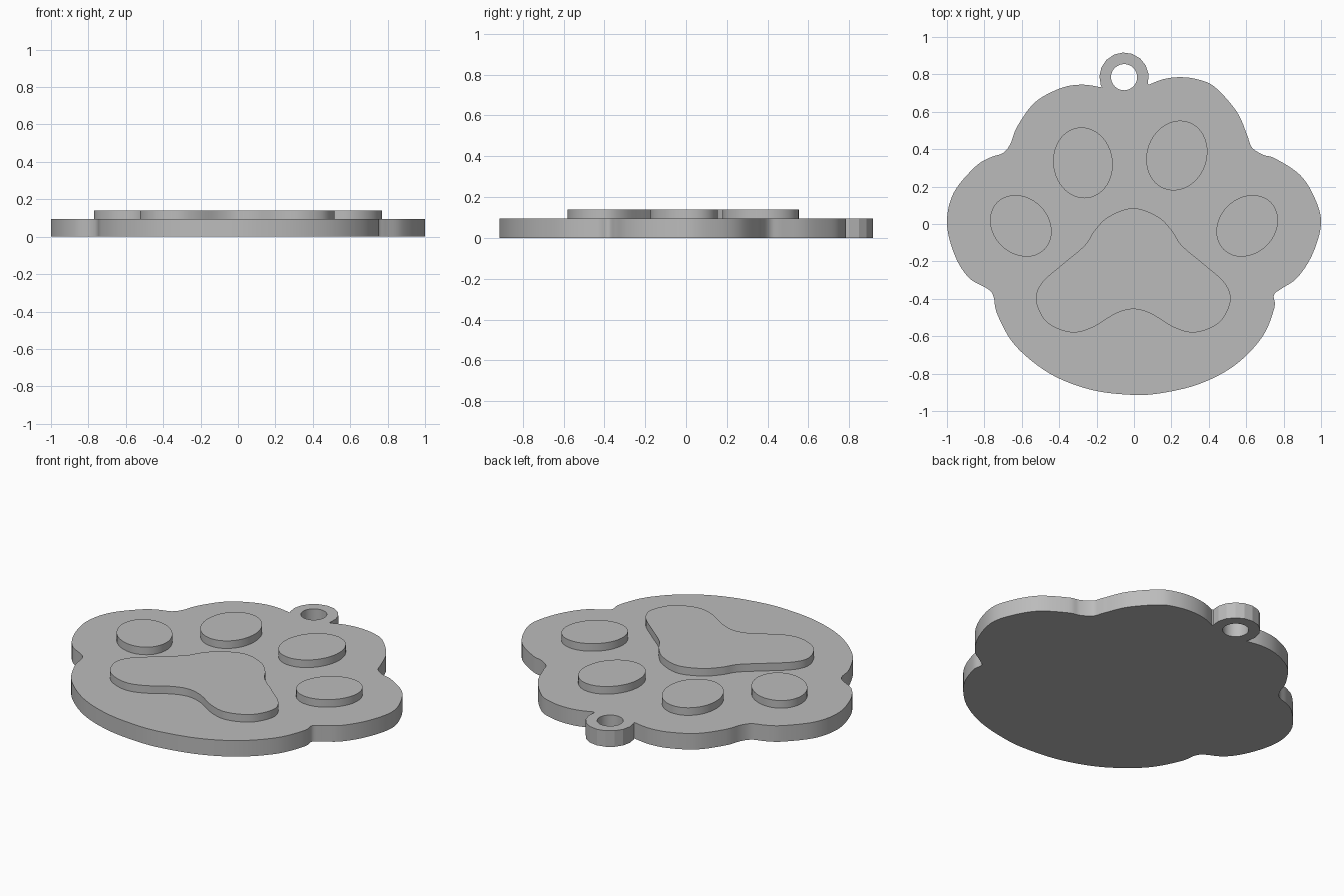
import bpy, math
from mathutils import Vector

if "Cube" in bpy.data.objects:
    bpy.data.objects.remove(bpy.data.objects["Cube"])

BASE_TOP, PAD_TOP = 0.095, 0.14
grey = bpy.data.materials.new("plain grey")
grey.diffuse_color = (0.5, 0.5, 0.5, 1)
grey.use_nodes = True
grey.node_tree.nodes["Principled BSDF"].inputs["Base Color"].default_value = grey.diffuse_color


def smooth_path(pts, closed, steps=6):
    """Catmull-Rom curve through the given points."""
    p = [Vector(q) for q in pts]
    n = len(p)
    at = (lambda i: p[i % n]) if closed else (lambda i: p[max(0, min(n - 1, i))])
    out = []
    for i in range(n if closed else n - 1):
        a, b, c, d = at(i - 1), at(i), at(i + 1), at(i + 2)
        for k in range(steps):
            t = k / steps
            out.append(0.5 * (2 * b + (c - a) * t + (2 * a - 5 * b + 4 * c - d) * t * t
                              + (3 * b - a - 3 * c + d) * t ** 3))
    return out if closed else out + [p[-1]]


def ellipse(cx, cy, rx, ry, tilt=0, n=48):
    ca, sa = math.cos(math.radians(tilt)), math.sin(math.radians(tilt))
    out = []
    for i in range(n):
        t = 2 * math.pi * i / n
        x, y = rx * math.cos(t), ry * math.sin(t)
        out.append((cx + x * ca - y * sa, cy + x * sa + y * ca))
    return out


def plate(name, loops, z0, z1):
    """Flat filled outline (extra loops become holes) extruded from z0 to z1."""
    cu = bpy.data.curves.new(name, 'CURVE')
    cu.dimensions, cu.fill_mode = '2D', 'BOTH'
    cu.extrude = (z1 - z0) / 2
    for loop in loops:
        s = cu.splines.new('POLY')
        s.points.add(len(loop) - 1)
        for pt, q in zip(s.points, loop):
            pt.co = (q[0], q[1], 0, 1)
        s.use_cyclic_u = True
    ob = bpy.data.objects.new(name, cu)
    bpy.context.collection.objects.link(ob)
    ob.location.z = (z0 + z1) / 2
    cu.materials.append(grey)
    bpy.ops.object.select_all(action='DESELECT')
    ob.select_set(True)
    bpy.context.view_layer.objects.active = ob
    bpy.ops.object.convert(target='MESH')
    ob = bpy.context.object
    # weld the caps to the walls
    bpy.ops.object.mode_set(mode='EDIT')
    bpy.ops.mesh.select_all(action='SELECT')
    bpy.ops.mesh.remove_doubles(threshold=0.0002)
    bpy.ops.mesh.normals_make_consistent(inside=False)
    bpy.ops.object.mode_set(mode='OBJECT')
    bpy.ops.object.shade_smooth_by_angle(angle=math.radians(20))
    return ob


# Tag body: scalloped rim, clockwise from the right foot of the hanging ring
rim = [(0.08, 0.745), (0.16, 0.775), (0.25, 0.785), (0.345, 0.772), (0.435, 0.73), (0.55, 0.60),
       (0.605, 0.475), (0.63, 0.41), (0.69, 0.37), (0.755, 0.35), (0.89, 0.26),
       (0.97, 0.13), (1.0, 0.0), (0.955, -0.16), (0.875, -0.285), (0.79, -0.345),
       (0.748, -0.38), (0.75, -0.45), (0.685, -0.605), (0.54, -0.755), (0.35, -0.855),
       (0.14, -0.905), (-0.02, -0.913), (-0.235, -0.885), (-0.45, -0.80), (-0.635, -0.65),
       (-0.73, -0.485), (-0.752, -0.385), (-0.785, -0.345), (-0.88, -0.29),
       (-0.955, -0.175), (-1.0, 0.0), (-0.965, 0.165), (-0.85, 0.305), (-0.77, 0.355),
       (-0.70, 0.38), (-0.66, 0.43), (-0.625, 0.52), (-0.53, 0.65), (-0.395, 0.725),
       (-0.28, 0.745), (-0.17, 0.73)]
# Hanging ring: coarse outer arc that closes the rim, with a round hole
RING = (-0.053, 0.785)
arc = []
for i in range(11):
    a = math.radians(200 - i * 21.5)
    arc.append((RING[0] + 0.132 * math.cos(a), RING[1] + 0.132 * math.sin(a)))
hole = ellipse(*RING, 0.07, 0.07, n=32)
plate("tag_body", [smooth_path(rim, False) + arc, hole], 0, BASE_TOP)

# Main paw pad: right half mirrored to the left
half = [(0.0, 0.085), (0.13, 0.04), (0.207, -0.035), (0.26, -0.115), (0.378, -0.215),
        (0.485, -0.31), (0.521, -0.40), (0.48, -0.505), (0.405, -0.56), (0.31, -0.58),
        (0.212, -0.55), (0.095, -0.48), (0.0, -0.455)]
left = [(-x, y) for x, y in half[-2:0:-1]]
pad = [(x - 0.004, y) for x, y in half + left]
plate("main_pad", [smooth_path(pad, True)], BASE_TOP - 0.01, PAD_TOP)

# Toe pads
toes = {"outer_toe_left": (-0.605, -0.01, 0.149, 0.179, 45),
        "inner_toe_left": (-0.273, 0.327, 0.159, 0.19, 8),
        "inner_toe_right": (0.229, 0.366, 0.16, 0.19, -20),
        "outer_toe_right": (0.605, -0.01, 0.149, 0.179, -45)}
for name, shape in toes.items():
    plate(name, [ellipse(*shape)], BASE_TOP - 0.01, PAD_TOP)
